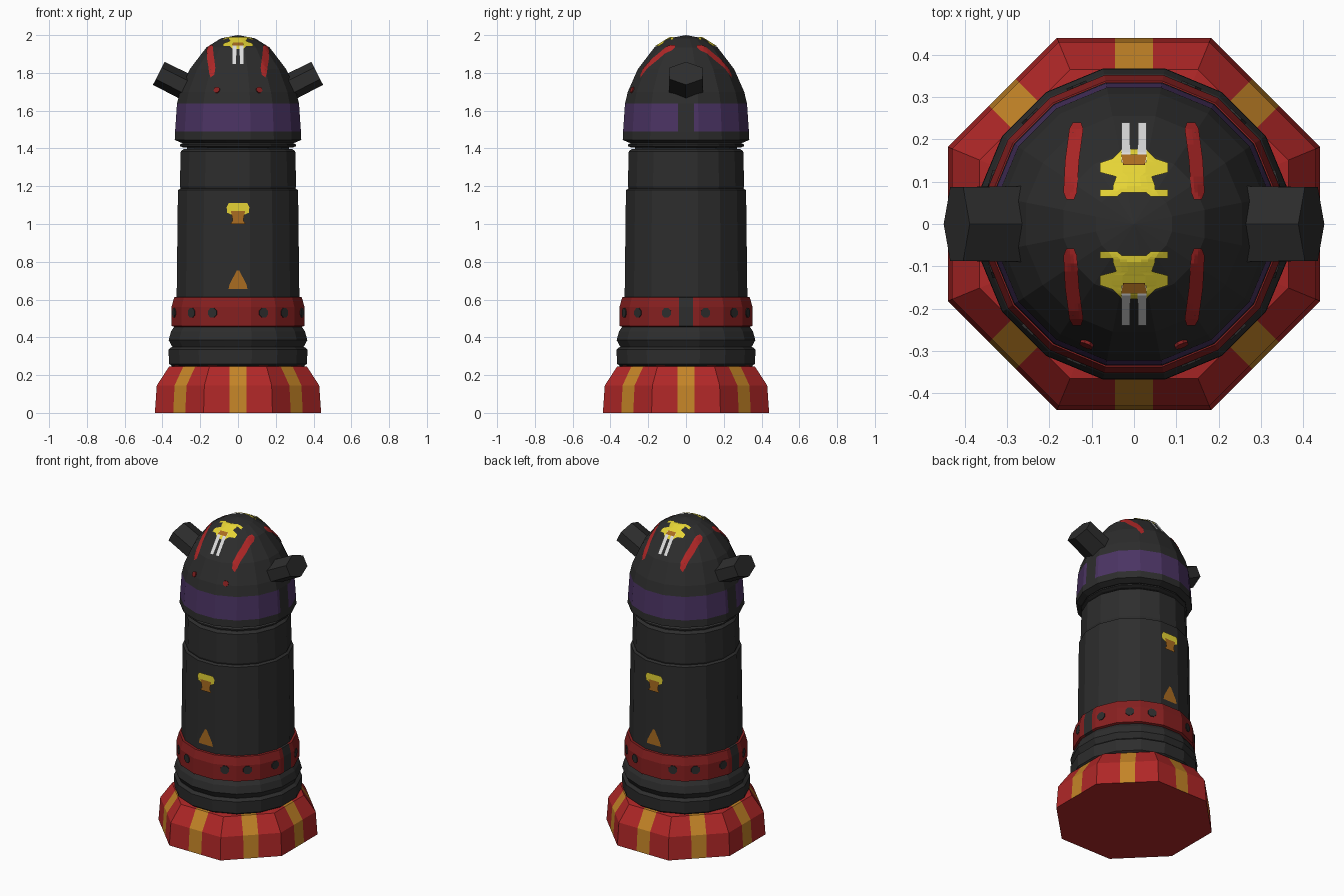
import bpy, bmesh, math
from mathutils import Matrix, Vector

if "Cube" in bpy.data.objects:
    bpy.data.objects.remove(bpy.data.objects["Cube"])


def material(name, r, g, b):
    m = bpy.data.materials.new(name)
    m.diffuse_color = (r, g, b, 1)
    m.use_nodes = True
    m.node_tree.nodes["Principled BSDF"].inputs["Base Color"].default_value = m.diffuse_color
    return m


DARK = material("charcoal", 0.026, 0.026, 0.026)
RED = material("bright_red", 0.43, 0.02, 0.02)
BAND = material("deep_red", 0.24, 0.014, 0.014)
ORANGE = material("orange", 0.55, 0.23, 0.02)
RUST = material("rust_orange", 0.40, 0.15, 0.015)
YELLOW = material("yellow", 0.78, 0.65, 0.035)
PURPLE = material("purple", 0.07, 0.034, 0.125)
WHITE = material("white", 0.72, 0.72, 0.72)


def finish(name, bm, mats):
    mesh = bpy.data.meshes.new(name)
    bm.to_mesh(mesh)
    bm.free()
    for m in mats:
        mesh.materials.append(m)
    ob = bpy.data.objects.new(name, mesh)
    bpy.context.collection.objects.link(ob)
    return ob


def prism(name, n, profile, mats, rule=None, w=None, matrix=None):
    """Stacked n-gon rings from (apothem, z); w splits each side into three columns."""
    bm = bmesh.new()
    rings = []
    for a, z in profile:
        half = a * math.tan(math.pi / n)
        ring = []
        for k in range(n):
            t = 2 * math.pi * k / n
            c, s = math.cos(t), math.sin(t)
            offs = [-half]
            if w:
                e = min(w, half * 0.7)
                offs += [-e, e]
            for o in offs:
                ring.append(bm.verts.new((a * c - o * s, a * s + o * c, z)))
        rings.append(ring)
    cols = 3 if w else 1
    m = n * cols
    for r in range(len(rings) - 1):
        for i in range(m):
            j = (i + 1) % m
            f = bm.faces.new((rings[r][i], rings[r][j], rings[r + 1][j], rings[r + 1][i]))
            if rule:
                f.material_index = rule(i // cols, i % cols, r)
    for ring, (a, z) in ((rings[0], profile[0]), (rings[-1], profile[-1])):
        if a > 0:
            bm.faces.new(ring)
    bmesh.ops.remove_doubles(bm, verts=bm.verts, dist=1e-5)
    if matrix:
        bm.transform(matrix)
    bmesh.ops.recalc_face_normals(bm, faces=bm.faces)
    return finish(name, bm, mats)


# Base: octagon with an orange stripe on each side
prism("base", 8, [(0.44, 0), (0.43, 0.145), (0.365, 0.245), (0.30, 0.255)],
      [RED, ORANGE], lambda s, c, r: int(c == 1), 0.045)

# Lower rings
prism("lower_ring", 16, [(0.34, 0.24), (0.365, 0.26), (0.368, 0.335), (0.35, 0.35)], [DARK])
prism("upper_ring", 16, [(0.345, 0.345), (0.367, 0.385), (0.355, 0.43), (0.335, 0.46)], [DARK])

# Studded belt, with a dark gap at each side
prism("belt", 16, [(0.32, 0.45), (0.352, 0.46), (0.352, 0.56), (0.338, 0.612), (0.30, 0.616)],
      [BAND, DARK], lambda s, c, r: int(c == 1 and s in (0, 8)), 0.036)
for sx in (-1, 1):
    for sy in (-1, 1):
        for deg in (22.5, 44, 73):
            t = math.radians(deg)
            d = Vector((sx * math.sin(t), sy * math.cos(t), 0))
            rot = d.to_track_quat('Z', 'Y').to_matrix().to_4x4()
            prism("belt_stud", 8, [(0.025, 0), (0.025, 0.012)], [DARK],
                  matrix=Matrix.Translation(d * 0.345 + Vector((0, 0, 0.53))) @ rot)

# Body and neck
prism("body", 16, [(0.325, 0.60), (0.318, 1.18), (0.30, 1.19)], [DARK])
prism("neck", 16, [(0.297, 1.17), (0.308, 1.20), (0.303, 1.385), (0.285, 1.398)], [DARK])
prism("neck_core", 16, [(0.27, 1.38), (0.27, 1.46)], [DARK])
prism("neck_disc", 16, [(0.29, 1.405), (0.307, 1.412), (0.307, 1.42), (0.29, 1.43)], [DARK])

# Domed head with a purple visor band that stops at the sides
DOME = [(0.30, 1.43), (0.335, 1.445), (0.333, 1.49), (0.323, 1.637), (0.308, 1.70),
        (0.255, 1.82), (0.167, 1.935), (0.09, 1.983), (0, 2.0)]
prism("head", 16, DOME, [DARK, PURPLE],
      lambda s, c, r: int(r == 2 and not (c == 1 and s in (0, 8))), 0.042)

# Side horns
for s in (-1, 1):
    d = Vector((s * 0.892, 0, 0.451))
    u = Vector((-s * 0.451, 0, 0.892)) * 0.68
    mat = Matrix(((0, u.x, d.x, s * 0.25), (1, 0, 0, 0), (0, u.z, d.z, 1.712), (0, 0, 0, 1)))
    prism("side_horn", 6, [(0.09, 0), (0.087, 0.19)], [DARK], matrix=mat)


def on_dome(x, y, lift):
    """Point on the head's facets above (x, y)."""
    a = max(x * math.cos(k * math.pi / 8) + y * math.sin(k * math.pi / 8) for k in range(16))
    for (a0, z0), (a1, z1) in zip(DOME[1:], DOME[2:]):
        if a1 <= a <= a0:
            return (x, y, z0 + (z1 - z0) * (a - a0) / (a1 - a0) + lift)
    return (x, y, 2.0)


def patch(name, rows, mat, place, n=4):
    """Painted strip through rows of (v, u_left, u_right), laid on a surface by place(u, v)."""
    bm = bmesh.new()
    grid = []
    for p, q in zip(rows, rows[1:]):
        for i in range(n + 1):
            v, a, b = (p[k] + (q[k] - p[k]) * i / n for k in range(3))
            grid.append([bm.verts.new(place(a + (b - a) * j / n, v)) for j in range(n + 1)])
    for r0, r1 in zip(grid, grid[1:]):
        for j in range(n):
            bm.faces.new((r0[j], r0[j + 1], r1[j + 1], r1[j]))
    bmesh.ops.remove_doubles(bm, verts=bm.verts, dist=1e-5)
    bm.normal_update()
    for f in bm.faces:
        if f.normal.dot(f.calc_center_median() - Vector((0, 0, 1.5))) < 0:
            f.normal_flip()
    return finish(name, bm, [mat])


def mirrored(rows):
    return [(v, -b, -a) for v, a, b in rows]


# Painted markings, same on front and back
for s in (-1, 1):
    def dome(x, y):
        return on_dome(x, s * y, 0.005)

    def dome_over(x, y):
        return on_dome(x, s * y, 0.008)

    def wall(x, z):
        return (x, s * 0.3265, z)

    def wall_over(x, z):
        return (x, s * 0.3285, z)

    stripe = [(0.058, 0.142, 0.16), (0.075, 0.135, 0.167), (0.15, 0.13, 0.163),
              (0.225, 0.12, 0.153), (0.24, 0.125, 0.145)]
    foot = [(0.065, 0.04, 0.08), (0.082, 0.02, 0.08)]
    tooth = [(0.145, 0.008, 0.03), (0.24, 0.01, 0.03)]
    for rows, name, mat in ((stripe, "head_stripe", RED), (foot, "crest_foot", YELLOW),
                            (tooth, "crest_tooth", WHITE)):
        place = dome_over if mat is WHITE else dome
        patch(name, rows, mat, place)
        patch(name, mirrored(rows), mat, place)
    patch("crest", [(0.075, -0.05, 0.05), (0.09, -0.05, 0.05), (0.112, -0.042, 0.042),
                    (0.122, -0.08, 0.08), (0.145, -0.08, 0.08), (0.155, -0.05, 0.05),
                    (0.178, -0.028, 0.028)], YELLOW, dome, 6)
    patch("crest_centre", [(0.14, -0.026, 0.026), (0.165, -0.03, 0.03)], RUST,
          lambda x, y: on_dome(x, s * y, 0.0095))
    patch("body_badge", [(1.05, -0.035, 0.035), (1.06, -0.058, 0.058), (1.09, -0.06, 0.06),
                         (1.11, -0.05, 0.05)], YELLOW, wall)
    patch("body_badge_lower", [(1.0, -0.04, 0.04), (1.02, -0.028, 0.028),
                               (1.07, -0.038, 0.038)], RUST, wall_over)
    patch("body_triangle", [(0.655, -0.05, 0.05), (0.68, -0.045, 0.045),
                            (0.755, -0.006, 0.006)], RUST, wall_over)

# Two small red dots on the face
for s in (-1, 1):
    d = Vector((s * 0.36, -0.87, 0.33)).normalized()
    rot = d.to_track_quat('Z', 'Y').to_matrix().to_4x4()
    prism("face_dot", 8, [(0.016, -0.01), (0.016, 0.004)], [BAND],
          matrix=Matrix.Translation((s * 0.112, -0.285, 1.71)) @ rot)
